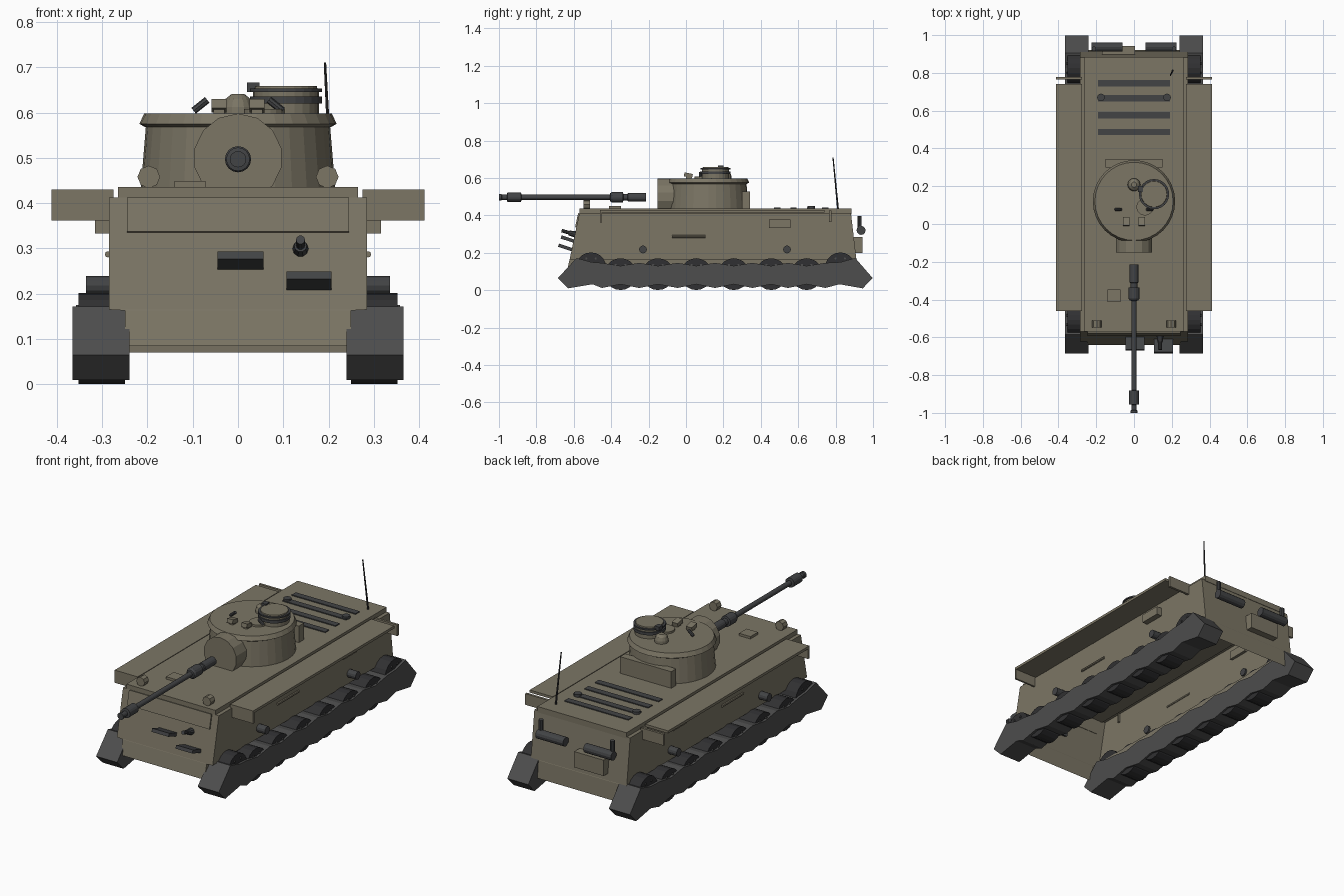
import bpy, bmesh, math
from mathutils import Vector, Euler


def material(name, c):
    m = bpy.data.materials.new(name)
    m.diffuse_color = (*c, 1)
    return m


OLIVE = material("olive_paint", (0.20, 0.18, 0.13))
METAL = material("dark_metal", (0.055, 0.057, 0.06))
TRACK = material("track_steel", (0.075, 0.075, 0.075))
RUBBER = material("rubber", (0.03, 0.03, 0.032))


def finish(name, bm, mat, loc=(0, 0, 0)):
    bmesh.ops.recalc_face_normals(bm, faces=bm.faces)
    me = bpy.data.meshes.new(name)
    bm.to_mesh(me)
    bm.free()
    me.materials.append(mat)
    ob = bpy.data.objects.new(name, me)
    ob.location = loc
    bpy.context.collection.objects.link(ob)
    return ob


def box(name, x, y, z, mat=OLIVE, rx=0):
    """Box from (min, max) ranges, optionally tilted about x."""
    bm = bmesh.new()
    bmesh.ops.create_cube(bm, size=1)
    for v in bm.verts:
        v.co = Vector((v.co.x * (x[1] - x[0]), v.co.y * (y[1] - y[0]), v.co.z * (z[1] - z[0])))
    ob = finish(name, bm, mat, (sum(x) / 2, sum(y) / 2, sum(z) / 2))
    ob.rotation_euler.x = rx
    return ob


def lathe(name, prof, loc, sides=16, mat=OLIVE, axis=(0, 0, 1), turn=0.0):
    """Revolve (radius, height) points about an axis through loc."""
    q = Vector(axis).to_track_quat('Z', 'Y')
    bm = bmesh.new()
    rings = []
    for r, h in prof:
        rings.append([bm.verts.new(q @ Vector((r * math.cos(a), r * math.sin(a), h)))
                      for a in (2 * math.pi * (i + turn) / sides for i in range(sides))])
    for a, b in zip(rings, rings[1:]):
        for i in range(sides):
            j = (i + 1) % sides
            bm.faces.new((a[i], a[j], b[j], b[i]))
    bm.faces.new(rings[0])
    bm.faces.new(rings[-1])
    return finish(name, bm, mat, loc)


def rod(name, p, q, r, sides=12, mat=METAL, r2=None):
    d = Vector(q) - Vector(p)
    return lathe(name, [(r, 0), (r if r2 is None else r2, d.length)], p, sides, mat, d)


# Hull shell: lofted rings, open underneath (front z, rear z, half width, front y, rear y)
bm = bmesh.new()
rings = []
for zf, zr, w, yf, yr in [(0.085, 0.07, 0.248, -0.64, 0.92), (0.163, 0.163, 0.25, -0.623, 0.912),
                          (0.165, 0.165, 0.285, -0.622, 0.911), (0.412, 0.412, 0.285, -0.57, 0.882)]:
    rings.append([bm.verts.new(c) for c in ((-w, yf, zf), (w, yf, zf), (w, yr, zr), (-w, yr, zr))])
for a, b in zip(rings, rings[1:]):
    for i in range(4):
        j = (i + 1) % 4
        bm.faces.new((a[i], a[j], b[j], b[i]))
bm.faces.new(rings[-1])
finish("hull", bm, OLIVE)
box("hull_deck", (-0.265, 0.265), (-0.57, 0.885), (0.405, 0.436))
box("front_plate", (-0.245, 0.245), (-0.585, -0.575), (0.335, 0.412), rx=-0.21)

# Fenders, side boxes, tools and return rollers
for s, side in ((-1, "left"), (1, "right")):
    def sx(a, b):
        return tuple(sorted((s * a, s * b)))
    box(side + "_fender", sx(0.275, 0.412), (-0.46, 0.74), (0.416, 0.43))
    box(side + "_fender_front_flap", sx(0.275, 0.412), (-0.46, -0.45), (0.362, 0.418))
    box(side + "_fender_rear_flap", sx(0.275, 0.412), (0.765, 0.778), (0.365, 0.425))
    box(side + "_tool_box", sx(0.27, 0.316), (0.445, 0.56), (0.333, 0.378))
    rod(side + "_tool_handle", (s * 0.287, -0.075, 0.287), (s * 0.287, 0.105, 0.287), 0.007, 8, OLIVE)
    for y in (-0.23, 0.54):
        rod(side + "_return_roller", (s * 0.275, y, 0.218), (s * 0.336, y, 0.218), 0.021, 12)

    # Track: solid band with a zigzag top and bottom
    ys = [-0.35, -0.15, 0.055, 0.255, 0.455, 0.645]
    bottom, top = [(-0.63, 0.01), (-0.50, 0.032)], [(-0.585, 0.172), (-0.505, 0.150)]
    for y in ys:
        bottom += [(y - 0.1, 0.012), (y, 0.032)]
        top += [(y - 0.1, 0.146), (y, 0.130)]
    bottom += [(0.745, 0.012), (0.82, 0.032), (0.945, 0.01)]
    top += [(0.745, 0.146), (0.825, 0.150), (0.905, 0.172)]
    outline = [(-0.685, 0.065)] + bottom + [(0.998, 0.065)] + top[::-1]
    bm = bmesh.new()
    f = bm.faces.new([bm.verts.new((s * 0.24, y, z)) for y, z in outline])
    ext = bmesh.ops.extrude_face_region(bm, geom=[f])["geom"]
    bmesh.ops.translate(bm, verts=[v for v in ext if isinstance(v, bmesh.types.BMVert)],
                        vec=(s * 0.125, 0, 0))
    bmesh.ops.triangulate(bm, faces=[f for f in bm.faces if len(f.verts) > 4])
    finish(side + "_track", bm, TRACK)

    # Road wheels with bolts; larger raised wheels at both ends
    for y in [-0.508] + ys + [0.825]:
        z, r = (0.12, 0.082) if y < -0.5 or y > 0.8 else (0.086, 0.085)
        rod(side + "_wheel", (s * 0.25, y, z), (s * 0.352, y, z), r, 20, RUBBER)
        for k in range(6):
            a = math.pi * k / 3
            b = (y + 0.05 * math.cos(a), z + 0.058 * math.sin(a))
            rod(side + "_wheel_bolt", (s * 0.35, *b), (s * 0.358, *b), 0.006, 6, TRACK)

    # Headlight, rear exhaust, deck caps
    rod(side + "_headlight", (s * 0.197, -0.548, 0.458), (s * 0.197, -0.512, 0.458), 0.025, 8, OLIVE)
    rod(side + "_muffler", (s * 0.06, 0.936, 0.32), (s * 0.225, 0.936, 0.32), 0.024, 12)
    rod(side + "_exhaust_pipe", (s * 0.212, 0.928, 0.32), (s * 0.212, 0.928, 0.397), 0.012, 10)
    rod(side + "_deck_cap", (s * 0.175, 0.67, 0.43), (s * 0.175, 0.67, 0.45), 0.02, 12)

# Rear box, engine grilles, hull hatch, antenna
box("rear_box", (-0.17, 0.005), (0.89, 0.943), (0.2, 0.285))
for y in (0.745, 0.665, 0.575, 0.487):
    box("engine_grille", (-0.19, 0.19), (y - 0.017, y + 0.017), (0.43, 0.441), METAL)
box("hull_hatch", (-0.14, -0.072), (-0.412, -0.348), (0.43, 0.449))
rod("antenna", (0.206, 0.813, 0.43), (0.192, 0.786, 0.71), 0.005, 6, RUBBER, 0.003)

# Spare links and bow gun on the front plate
box("spare_link", (-0.045, 0.056), (-0.67, -0.582), (0.262, 0.28), METAL, -0.32)
box("spare_link", (0.107, 0.207), (-0.684, -0.596), (0.218, 0.236), METAL, -0.32)
rod("bow_gun_mount", (0.138, -0.575, 0.295), (0.138, -0.625, 0.306), 0.02, 10, METAL, 0.014)
rod("bow_gun", (0.138, -0.6, 0.3), (0.138, -0.665, 0.319), 0.01, 10)

# Turret with roof rim, mantlet and rear bin
T = (0, 0.12, 0)
lathe("turret", [(0.215, 0.43), (0.203, 0.575), (0.203, 0.594)], T, 32)
lathe("turret_rim", [(0.205, 0.568), (0.218, 0.575), (0.207, 0.598)], T, 32)
lathe("mantlet", [(0.098, 0), (0.098, 0.12)], (0, -0.152, 0.5), 14, OLIVE, (0, 1, 0), 0.5)
box("turret_bin", (-0.152, 0.152), (0.3, 0.343), (0.438, 0.527))

# Main gun, revolved in one piece
lathe("main_gun", [(0.023, -0.215), (0.023, -0.31), (0.018, -0.312), (0.018, -0.335), (0.029, -0.337),
                   (0.029, -0.395), (0.022, -0.405), (0.0135, -0.407), (0.0135, -0.88), (0.026, -0.882),
                   (0.026, -0.955), (0.014, -0.957), (0.014, -0.985), (0.018, -0.987), (0.018, -1.0)],
      (0, 0, 0.497), 16, METAL, (0, 1, 0))

# Cupola and roof fittings
C = (0.106, 0.158, 0)
lathe("cupola", [(0.073, 0.59), (0.073, 0.65)], C, 24)
lathe("cupola_ring", [(0.08, 0.62), (0.08, 0.635)], C, 24, METAL)
lathe("cupola_lid", [(0.08, 0.646), (0.08, 0.653)], C, 24, METAL)
lathe("cupola_cap", [(0.07, 0.65), (0.068, 0.659)], C, 24)
box("cupola_hinge", (0.02, 0.047), (0.17, 0.2), (0.645, 0.666), METAL)
lathe("loader_hatch", [(0.045, 0.59), (0.045, 0.608)], (0.058, 0.09, 0), 20)
lathe("vent_dome", [(0.034, 0.59), (0.034, 0.612), (0.028, 0.63), (0.014, 0.641)], (0, 0.208, 0), 16)
for s in (-1, 1):
    box("periscope", tuple(sorted((s * 0.025, s * 0.059))), (-0.01, 0.035), (0.605, 0.626), rx=-0.2)
    box("periscope_base", tuple(sorted((s * 0.03, s * 0.054))), (0.0, 0.03), (0.59, 0.612))
    rod("smoke_tube", (s * 0.068, 0.077, 0.628), (s * 0.098, 0.077, 0.604), 0.008, 8)
